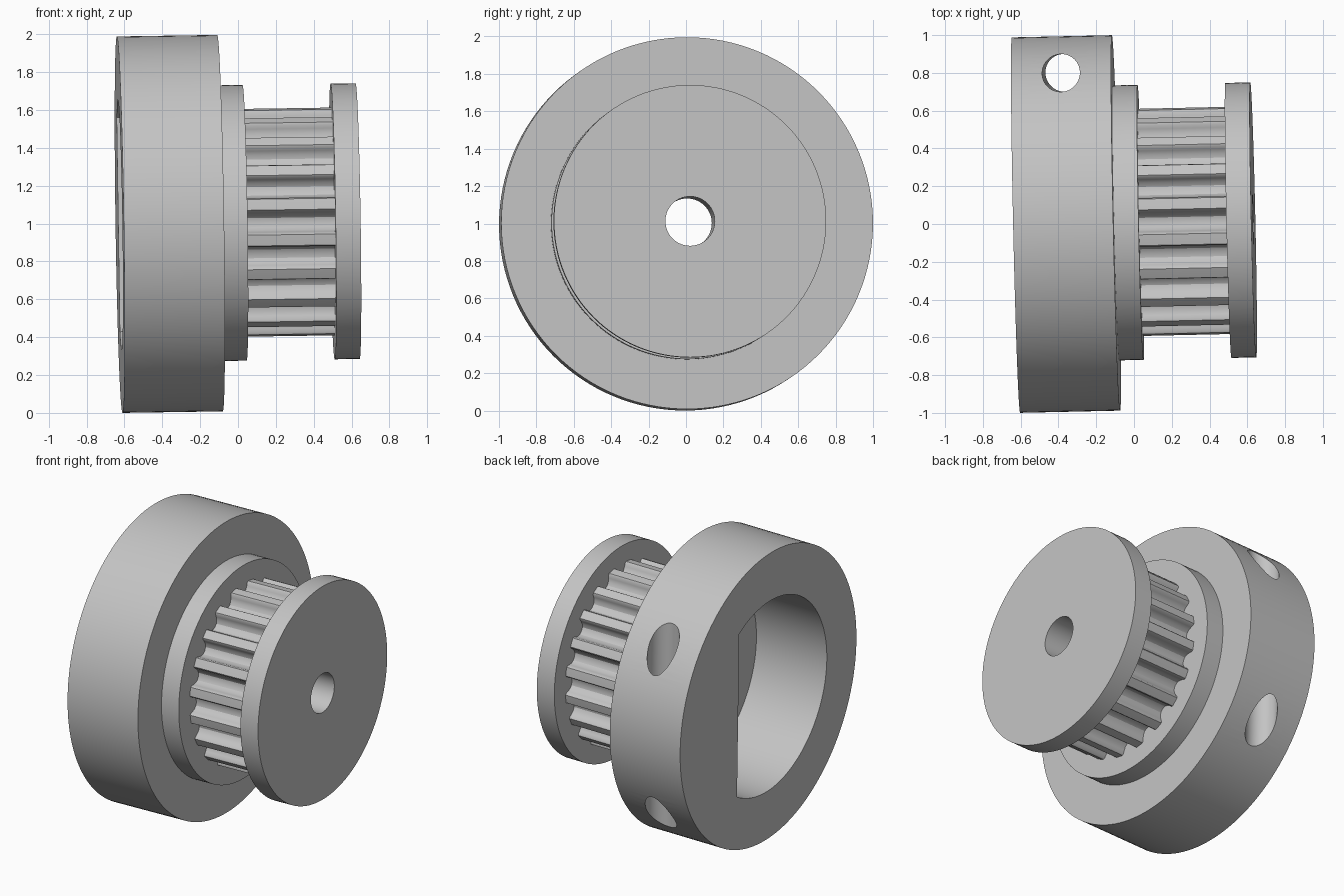
import bpy, bmesh, math
from mathutils import Matrix, Vector

default = bpy.data.objects.get("Cube")
if default:
    bpy.data.objects.remove(default, do_unlink=True)

# One plain grey for the whole pulley
grey = bpy.data.materials.new("plain grey")
grey.use_nodes = True
colour = (0.55, 0.55, 0.55, 1)
grey.diffuse_color = colour
grey.node_tree.nodes["Principled BSDF"].inputs["Base Color"].default_value = colour

# The shaft axis leans slightly away from x
PIVOT = Vector((-0.36, 0, 0))
LEAN = (Matrix.Translation(PIVOT + Vector((0, 0, 0.998)))
        @ Matrix.Rotation(0.022, 4, 'Z') @ Matrix.Rotation(-0.015, 4, 'Y')
        @ Matrix.Translation(-PIVOT))


def arc(radius, start=0.0, end=math.tau, steps=128):
    """Points (y, z) on an arc; a full turn leaves out the repeated end."""
    closed = end - start > math.tau - 1e-6
    n = steps if closed else steps - 1
    return [(radius * math.cos(start + (end - start) * i / n),
             radius * math.sin(start + (end - start) * i / n)) for i in range(steps)]


def extrude(name, profile, x0, x1, turn=None):
    """Solid made by pushing a (y, z) profile from x0 to x1."""
    bm = bmesh.new()
    base = bm.faces.new([bm.verts.new((x0, y, z)) for y, z in profile])
    top = bmesh.ops.extrude_face_region(bm, geom=[base])
    moved = [v for v in top["geom"] if isinstance(v, bmesh.types.BMVert)]
    bmesh.ops.translate(bm, verts=moved, vec=(x1 - x0, 0, 0))
    bmesh.ops.recalc_face_normals(bm, faces=bm.faces)
    bm.transform(LEAN @ turn if turn else LEAN)
    mesh = bpy.data.meshes.new(name)
    bm.to_mesh(mesh)
    bm.free()
    mesh.materials.append(grey)
    obj = bpy.data.objects.new(name, mesh)
    bpy.context.collection.objects.link(obj)
    return obj


def cut(obj, cutters):
    """Subtract the cutters and keep the result as plain mesh."""
    for cutter in cutters:
        mod = obj.modifiers.new("cut", 'BOOLEAN')
        mod.operation = 'DIFFERENCE'
        mod.solver = 'EXACT'
        mod.object = cutter
    graph = bpy.context.evaluated_depsgraph_get()
    mesh = bpy.data.meshes.new_from_object(obj.evaluated_get(graph))
    obj.modifiers.clear()
    obj.data = mesh


def smooth(obj):
    obj.data.polygons.foreach_set("use_smooth", [True] * len(obj.data.polygons))
    obj.data.set_sharp_from_angle(angle=math.radians(30))


# Toothed belt drum: rounded grooves between flat-topped teeth
TEETH, DRUM = 20, 0.605
half_groove = [(0.066, 0), (0.058, 0.01), (0.054, 0.03),
               (0.045, 0.053), (0.027, 0.07), (0, 0.076)]
groove = [(-w, d) for w, d in half_groove] + [(w, d) for w, d in half_groove[-2::-1]]
drum_profile = []
for i in range(TEETH):
    a = math.tau * i / TEETH
    for w, depth in groove:
        r, b = DRUM - depth, a + w / DRUM
        drum_profile.append((r * math.cos(b), r * math.sin(b)))
    mid = a + math.pi / TEETH
    drum_profile.append((DRUM * math.cos(mid), DRUM * math.sin(mid)))

# Solid parts along the shaft
hub = extrude("clamp_hub", arc(0.994), -0.625, -0.095)
inner_flange = extrude("inner_flange", arc(0.728), -0.095, 0.035)
drum = extrude("toothed_drum", drum_profile, 0.035, 0.5)
outer_flange = extrude("outer_flange", arc(0.728), 0.5, 0.632)

# Cutters: D-shaped recess, shaft bore and screw hole through the hub's thick side
RECESS, FLAT = 0.66, 0.34
corner = math.acos(FLAT / RECESS)
recess = extrude("recess_cutter", arc(RECESS, corner, math.tau - corner), -1, 0.5)
bore = extrude("bore_cutter", arc(0.132, steps=64), -1, 1)
upright = Matrix.Translation((-0.36, 0.8, 0)) @ Matrix.Rotation(math.pi / 2, 4, 'Y')
screw = extrude("screw_cutter", arc(0.1, steps=64), -1.2, 1.2, upright)

cut(hub, [recess, screw])
for part in (inner_flange, drum, outer_flange):
    cut(part, [bore])
for cutter in (recess, bore, screw):
    bpy.data.objects.remove(cutter, do_unlink=True)
for part in (hub, inner_flange, drum, outer_flange):
    smooth(part)
